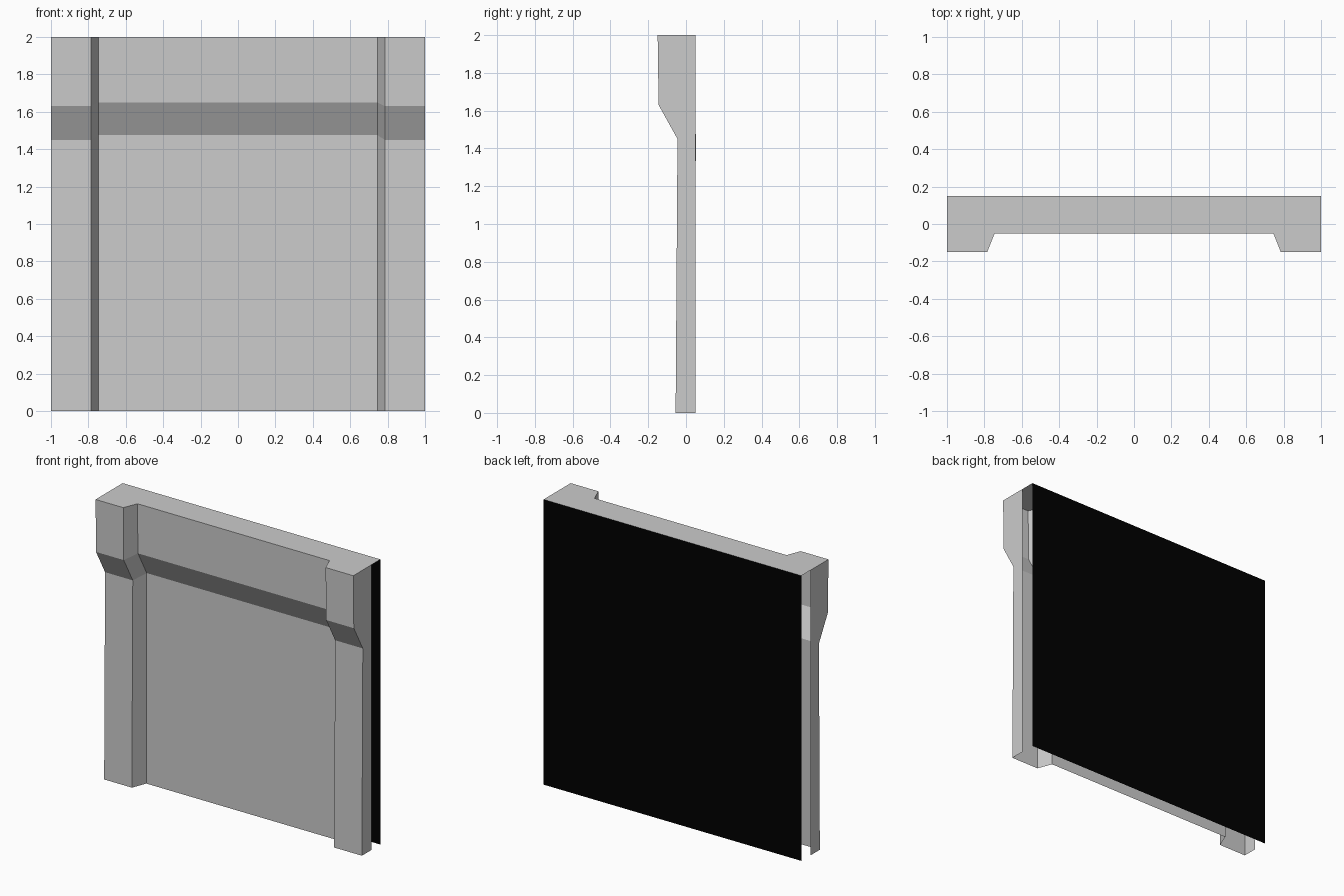
import bpy

if "Cube" in bpy.data.objects:
    bpy.data.objects.remove(bpy.data.objects["Cube"])

# Vertical profiles (y, z) from bottom to top
PILASTER = [(-0.055, 0.0), (-0.045, 1.45), (-0.145, 1.63), (-0.15, 2.0)]
PANEL = [(0.048, 0.0), (0.052, 1.475), (-0.045, 1.65), (-0.05, 2.0)]
OUTER, EDGE, INNER = 1.0, 0.785, 0.745
SIDE_Y, BACK_Y, TOP = 0.05, 0.15, 2.0


def make_object(name, verts, faces):
    mesh = bpy.data.meshes.new(name)
    mesh.from_pydata(verts, [], faces)
    mesh.update()
    obj = bpy.data.objects.new(name, mesh)
    bpy.context.collection.objects.link(obj)
    return obj


def section(pilaster, panel):
    """One row of points across the wall, left half mirrored to the right."""
    (fy, fz), (py, pz) = pilaster, panel
    left = [(-OUTER, SIDE_Y, fz), (-OUTER, fy, fz), (-EDGE, fy, fz), (-INNER, py, pz)]
    return left + [(-x, y, z) for x, y, z in reversed(left)]


# Front shell: side returns, two pilasters and the recessed stepped panel
rows = [section(a, b) for a, b in zip(PILASTER, PANEL)]
n = len(rows[0])
faces = [(j * n + i, j * n + i + 1, (j + 1) * n + i + 1, (j + 1) * n + i)
         for j in range(len(rows) - 1) for i in range(n - 1)]
make_object("wall_front", [v for r in rows for v in r], faces)

# Top cap: follows the front outline and reaches to the back sheet
outline = rows[-1][1:-1] + [(OUTER, BACK_Y, TOP), (-OUTER, BACK_Y, TOP)]
make_object("top_cap", outline, [tuple(range(len(outline)))])

# Flat black sheet behind the wall
back = make_object("back_sheet",
                   [(OUTER, BACK_Y, 0), (-OUTER, BACK_Y, 0),
                    (-OUTER, BACK_Y, TOP), (OUTER, BACK_Y, TOP)], [(0, 1, 2, 3)])
black = bpy.data.materials.new("black")
black.diffuse_color = (0.0, 0.0, 0.0, 1.0)
black.use_nodes = True
black.node_tree.nodes["Principled BSDF"].inputs["Base Color"].default_value = black.diffuse_color
back.data.materials.append(black)
